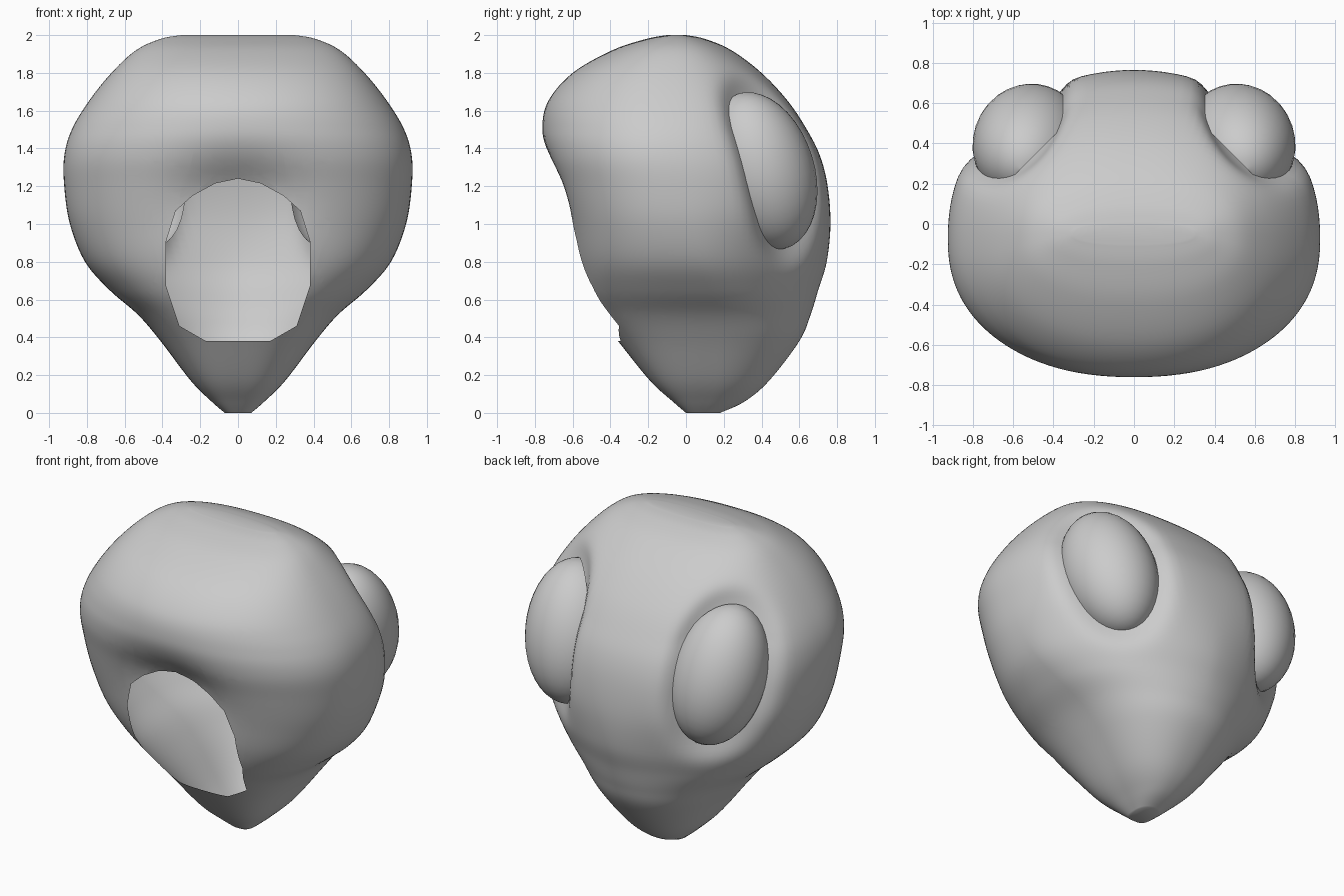
import bpy, bmesh, math
from mathutils import Vector, Matrix

default_cube = bpy.data.objects.get("Cube")
if default_cube:
    bpy.data.objects.remove(default_cube, do_unlink=True)

grey = bpy.data.materials.new("plain grey")
grey.use_nodes = True
grey.diffuse_color = (0.6, 0.6, 0.6, 1)
grey.node_tree.nodes["Principled BSDF"].inputs["Base Color"].default_value = (0.6, 0.6, 0.6, 1)


def finish(bm, name):
    """Turn a bmesh into a smooth shaded, grey object."""
    mesh = bpy.data.meshes.new(name)
    bmesh.ops.recalc_face_normals(bm, faces=bm.faces)
    bm.to_mesh(mesh)
    bm.free()
    mesh.materials.append(grey)
    obj = bpy.data.objects.new(name, mesh)
    bpy.context.collection.objects.link(obj)
    bpy.ops.object.select_all(action="DESELECT")
    obj.select_set(True)
    bpy.context.view_layer.objects.active = obj
    bpy.ops.object.shade_smooth_by_angle(angle=math.radians(60))


def spline(rows, steps):
    """Sample a smooth curve through the given rows."""
    points = [Vector(row) for row in rows]
    last = len(points) - 1
    for i in range(last):
        a, b = points[max(i - 1, 0)], points[i]
        c, d = points[i + 1], points[min(i + 2, last)]
        for step in range(steps):
            t = step / steps
            yield b + ((c - a) * t + (a * 2 - b * 5 + c * 4 - d) * t ** 2
                       + (b * 3 - a - c * 3 + d) * t ** 3) / 2
    yield points[last]


def signed_power(value, power):
    return math.copysign(abs(value) ** power, value)


# Eye placement, shared by the eyeballs and their sockets
eye_centre = Vector((0.52, 0.4, 1.28))
tilt = Vector((0.1, -0.3, 0.95)).to_track_quat("Z", "Y").to_matrix().to_4x4()
eye_frame = (Matrix.Translation(eye_centre) @ tilt
             @ Matrix.Diagonal((0.28, 0.28, 0.43, 1)))
to_eye = eye_frame.inverted()
outward = Vector((1, 1, 0)).normalized()

# Head sections: height, half width, front, back, depth of the widest point
sections = [
    (0, 0.07, 0, 0.18, 0.1),
    (0.06, 0.14, -0.07, 0.31, 0.12),
    (0.17, 0.25, -0.19, 0.44, 0.15),
    (0.38, 0.41, -0.36, 0.6, 0.17),
    (0.52, 0.53, -0.47, 0.66, 0.16),
    (0.65, 0.68, -0.54, 0.7, 0.12),
    (0.8, 0.81, -0.59, 0.745, 0.06),
    (1, 0.89, -0.64, 0.765, 0),
    (1.2, 0.92, -0.7, 0.75, -0.05),
    (1.36, 0.92, -0.75, 0.71, -0.09),
    (1.5, 0.88, -0.765, 0.64, -0.1),
    (1.65, 0.79, -0.73, 0.54, -0.1),
    (1.8, 0.67, -0.6, 0.4, -0.1),
    (1.92, 0.54, -0.39, 0.24, -0.08),
    (1.98, 0.41, -0.21, 0.1, -0.06),
    (2, 0.3, -0.1, 0, -0.05),
]

# Head shell
SIDES = 112
head = bmesh.new()
rings = []
for z, width, front, back, middle in spline(sections, 6):
    # Boxier towards the crown and chin, slimmer behind the cheeks
    crown = 0.2 * max(0, z - 1.5)
    front_power = min(0.94, 0.62 + 0.2 * z) - crown
    back_power = 0.9 + 0.22 * math.exp(-((z - 0.75) / 0.3) ** 2) - crown
    ring = []
    for k in range(SIDES):
        angle = math.tau * k / SIDES
        across, along = math.cos(angle), math.sin(angle)
        depth = back - middle if along > 0 else middle - front
        power = back_power if along > 0 else front_power
        point = Vector((width * signed_power(across, power),
                        middle + depth * signed_power(along, power), z))
        # Press the eye sockets into the shell
        side = math.copysign(1, point.x)
        distance = (to_eye @ Vector((abs(point.x), point.y, z))).length
        push = 0.14 * math.exp(-(distance / 1.08) ** 6)
        # Hollow the front above the neck
        hollow = 0.1 * math.exp(-(point.x / 0.3) ** 2 - ((z - 1.15) / 0.2) ** 2)
        if along > 0:
            point -= Vector((side * outward.x, outward.y, 0)) * push
        else:
            point.y += hollow * abs(along)
        ring.append(head.verts.new(point))
    rings.append(ring)
for low, high in zip(rings, rings[1:]):
    for k in range(SIDES):
        n = (k + 1) % SIDES
        head.faces.new((low[k], low[n], high[n], high[k]))
head.faces.new(rings[0][::-1])
head.faces.new(rings[-1])

# Open neck hole, sliced edge by edge out of the front
half = [(0.17, 0.38), (0.31, 0.46), (0.38, 0.67), (0.38, 0.91),
        (0.33, 1.07), (0.24, 1.15), (0.12, 1.215), (0, 1.24)]
outline = half + [(-x, z) for x, z in half[-2::-1]]
planes = []
for (x, z), (next_x, next_z) in zip(outline, outline[1:] + outline[:1]):
    planes.append((Vector((x, 0, z)), Vector((next_z - z, 0, x - next_x))))


def near_hole(face):
    c = face.calc_center_median()
    return c.y < 0 and abs(c.x) < 0.5 and 0.3 < c.z < 1.35


for origin, normal in planes:
    faces = [f for f in head.faces if near_hole(f)]
    edges = {e for f in faces for e in f.edges}
    verts = {v for f in faces for v in f.verts}
    bmesh.ops.bisect_plane(head, geom=faces + list(edges) + list(verts),
                           plane_co=origin, plane_no=normal, dist=0.0001)
inside = [f for f in head.faces if near_hole(f) and all(
    (f.calc_center_median() - origin).dot(normal) < 0 for origin, normal in planes)]
bmesh.ops.delete(head, geom=inside, context="FACES")
finish(head, "head_shell")

# Eyes, open where they sit in the sockets
for name, side in (("left_eye", 1), ("right_eye", -1)):
    eye = bmesh.new()
    bmesh.ops.create_uvsphere(eye, u_segments=32, v_segments=20, radius=1,
                              matrix=eye_frame)
    bmesh.ops.bisect_plane(eye, geom=eye.verts[:] + eye.edges[:] + eye.faces[:],
                           plane_co=eye_centre - outward * 0.06, plane_no=outward,
                           clear_inner=True)
    bmesh.ops.scale(eye, vec=(side, 1, 1), verts=eye.verts)
    if side < 0:
        bmesh.ops.reverse_faces(eye, faces=eye.faces)
    finish(eye, name)
